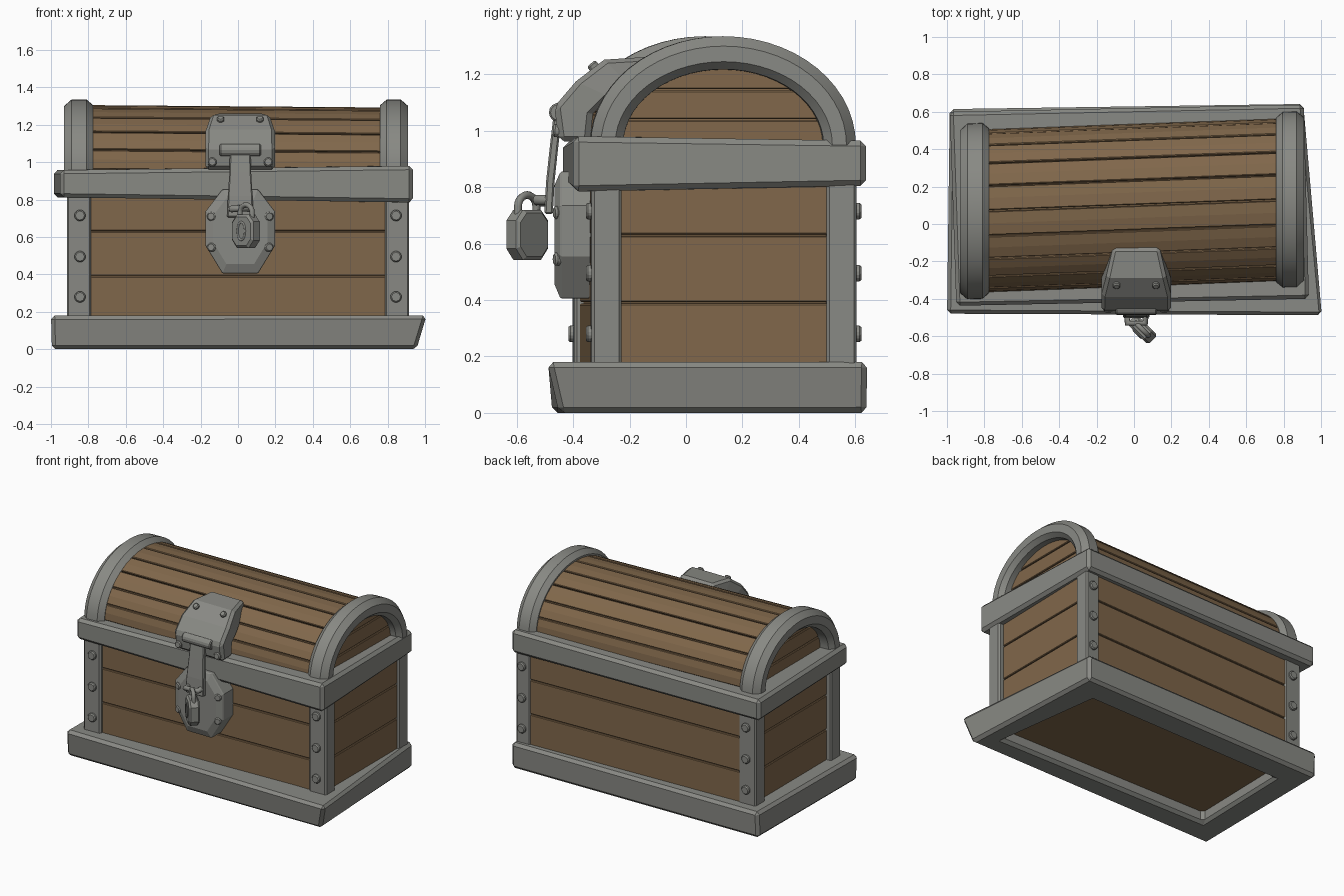
import bpy, bmesh, math
from mathutils import Vector, Matrix

if "Cube" in bpy.data.objects:
    bpy.data.objects.remove(bpy.data.objects["Cube"])

SHEAR = 0.037          # the chest body is slightly skewed
CY = 0.1               # lid centre in y
Z0 = 0.95              # lid spring line


def material(name, col):
    m = bpy.data.materials.new(name)
    m.diffuse_color = (*col, 1)
    m.use_nodes = True
    m.node_tree.nodes["Principled BSDF"].inputs["Base Color"].default_value = m.diffuse_color
    return m


WOOD = material("brown wood", (0.218, 0.137, 0.07))
IRON = material("grey iron", (0.25, 0.253, 0.232))


def finish(name, bm, mat, bevel=0.0, shear=True, smooth=0):
    if shear:
        for v in bm.verts:
            v.co.y += SHEAR * v.co.x
    bmesh.ops.recalc_face_normals(bm, faces=bm.faces)
    me = bpy.data.meshes.new(name)
    bm.to_mesh(me)
    bm.free()
    ob = bpy.data.objects.new(name, me)
    bpy.context.collection.objects.link(ob)
    me.materials.append(mat)
    if bevel:
        b = ob.modifiers.new("bevel", 'BEVEL')
        b.width, b.segments, b.limit_method, b.angle_limit = bevel, 1, 'ANGLE', math.radians(40)
    if smooth:
        bpy.context.view_layer.objects.active = ob
        ob.select_set(True)
        bpy.ops.object.shade_smooth_by_angle(angle=math.radians(smooth))
        ob.select_set(False)
    return ob


def loft(name, rows, mat, bevel=0.0, shear=True, closed=False, smooth=0):
    """Skin a list of equal-length closed cross-sections."""
    bm = bmesh.new()
    vs = [[bm.verts.new(p) for p in r] for r in rows]
    n = len(rows[0])
    for i in range(len(rows) if closed else len(rows) - 1):
        a, b = vs[i], vs[(i + 1) % len(vs)]
        for j in range(n):
            k = (j + 1) % n
            bm.faces.new((a[j], a[k], b[k], b[j]))
    if not closed:
        bm.faces.new(vs[0])
        bm.faces.new(vs[-1])
    return finish(name, bm, mat, bevel, shear, smooth)


def box(name, x0, x1, y0, y1, z0, z1, mat, bevel=0.0, shear=True):
    rows = [[(x0, y0, z), (x1, y0, z), (x1, y1, z), (x0, y1, z)] for z in (z0, z1)]
    return loft(name, rows, mat, bevel, shear)


def frame(name, low, high, zlow, zhigh, w, bevel):
    """Rectangular iron ring with individually placed corners."""
    rows = []
    for (lx, ly), (hx, hy), a, b in zip(low, high, zlow, zhigh):
        sx, sy = math.copysign(w, lx), math.copysign(w, ly)
        rows.append([(lx, ly, a), (hx, hy, b), (hx - sx, hy - sy, b), (hx - sx, hy - sy, a)])
    return loft(name, rows, IRON, bevel, False, closed=True)


def bolt(name, loc, normal, r=0.032, h=0.036):
    bm = bmesh.new()
    rot = Vector(normal).to_track_quat('Z', 'Y').to_matrix().to_4x4()
    bmesh.ops.create_cone(bm, cap_ends=True, segments=8, radius1=r, radius2=r, depth=h,
                          matrix=Matrix.Translation(loc) @ rot)
    return finish(name, bm, IRON, 0.007, False)


def ell(t, a, h):
    return CY - a * math.cos(t), Z0 + h * math.sin(t)


# base and middle iron frames
frame("base_frame", [(-0.995, -0.475), (0.955, -0.45), (0.905, 0.64), (-0.985, 0.61)],
      [(-1.0, -0.48), (1.01, -0.492), (0.905, 0.642), (-0.985, 0.615)],
      [0] * 4, [0.18] * 4, 0.19, 0.02)
band = [(-0.95, -0.437), (0.935, -0.4), (0.908, 0.638), (-0.985, 0.6)]
frame("middle_band", band, band, [0.812, 0.785, 0.805, 0.812], [0.958, 0.98, 0.965, 0.958], 0.16, 0.02)

# solid body core behind the planks
box("body_core", -0.865, 0.865, -0.335, 0.555, 0.08, 0.95, WOOD)

# wall planks
levels = [0.12, 0.39, 0.63, 0.88]
for i in range(3):
    z0, z1 = levels[i] + 0.003, levels[i + 1] - 0.003
    box(f"front_plank_{i}", -0.82, 0.82, -0.347, -0.31, z0, z1, WOOD, 0.004)
    box(f"back_plank_{i}", -0.82, 0.82, 0.53, 0.565, z0, z1, WOOD, 0.004)
    for s, side in ((-1, "left"), (1, "right")):
        box(f"{side}_plank_{i}", *sorted((s * 0.84, s * 0.88)), -0.28, 0.51, z0, z1, WOOD, 0.004)

# corner posts with bolts
for s, side in ((-1, "left"), (1, "right")):
    for y0, y1, f, end in ((-0.368, -0.262, -1, "front"), (0.465, 0.572, 1, "back")):
        xe = 0.893 if (s, f) == (1, 1) else 0.915
        box(f"{end}_{side}_post", *sorted((s * 0.785, s * xe)), y0, y1, 0.12, 0.86, IRON, 0.01)
        yf = (y0 if f < 0 else y1) + SHEAR * s * 0.845
        for k, z in enumerate((0.28, 0.495, 0.715)):
            bolt(f"{end}_{side}_post_bolt_{k}", (s * 0.845, yf, z), (0, f, 0))

# lid core and curved planks
N = 10
A, H = 0.435, 0.345
core = [ell(math.pi * i / 40, A - 0.012, H - 0.014) for i in range(41)]
loft("lid_core", [[(x, y, z - 0.008 * x) for y, z in core] for x in (-0.81, 0.81)], WOOD, smooth=30)
for i in range(N):
    t0, t1 = math.pi * i / N + 0.009, math.pi * (i + 1) / N - 0.009
    ts = [t0 + (t1 - t0) * k / 2 for k in range(3)]
    pts = [ell(t, A, H) for t in ts] + [ell(t, A - 0.04, H - 0.04) for t in reversed(ts)]
    loft(f"lid_plank_{i}", [[(x, y, z + 0.004 - 0.008 * x) for y, z in pts] for x in (-0.82, 0.82)], WOOD, 0.004)

# lid end planks and iron arches
for s, side in ((-1, "left"), (1, "right")):
    for i, (z0, z1) in enumerate(((0.951, 1.036), (1.042, 1.142), (1.148, 1.255))):
        prof = []
        for k in range(7):
            z = z0 + (z1 - z0) * k / 6
            prof.append((0.4 * math.sqrt(1 - ((z - Z0) / 0.31) ** 2), z))
        pts = [(CY + w, z) for w, z in prof] + [(CY - w, z) for w, z in reversed(prof)]
        loft(f"{side}_lid_end_plank_{i}", [[(s * x, y, z) for y, z in pts] for x in (0.8, 0.84)], WOOD, 0.004)
    rows = []
    xa, xb = (0.775, 0.93) if s < 0 else (0.76, 0.91)
    # (x, ellipse width, ellipse height) section with chamfered edges
    sect = [(xa, 0.35, 0.265), (xa, 0.44, 0.355), (xa + 0.035, 0.47, 0.385), (xb - 0.04, 0.47, 0.385),
            (xb, 0.435, 0.35), (xb, 0.385, 0.295), (xb - 0.03, 0.355, 0.268)]
    for i in range(29):
        t = math.pi * i / 28
        rows.append([(s * x, *ell(t, a, h)) for x, a, h in sect])
    loft(f"{side}_lid_arch", rows, IRON, smooth=30)

# hasp plate folded over the lid
CX = 0.012
hasp = [(-0.45, 0.962, 0.187, -0.34, 0.962), (-0.467, 1.085, 0.187, -0.33, 1.06),
        (-0.39, 1.175, 0.185, -0.27, 1.12), (-0.29, 1.252, 0.16, -0.2, 1.16), (-0.13, 1.262, 0.125, -0.11, 1.2)]
loft("hasp_plate", [[(CX - w, y, z), (CX + w, y, z), (CX + w, yi, zi), (CX - w, yi, zi)]
                    for y, z, w, yi, zi in hasp], IRON, 0.018, False)
for s in (-1, 1):
    bolt(f"hasp_upper_bolt_{s}", (CX + s * 0.105, -0.325, 1.225), (0, -0.65, 0.75), 0.022)
    bolt(f"hasp_lower_bolt_{s}", (CX + s * 0.15, -0.453, 1.0), (0, -1, 0.1), 0.026)
    for z in (0.545, 0.71):
        bolt(f"lock_bolt_{s}_{z}", (CX + s * 0.152, -0.453, z), (s * 0.3, -1, 0), 0.026, 0.03)

# lock plate: octagon with a chamfered face
octo = [(-0.095, 0.855), (0.095, 0.855), (0.187, 0.735), (0.187, 0.555),
        (0.095, 0.405), (-0.095, 0.405), (-0.187, 0.555), (-0.187, 0.735)]
loft("lock_plate", [[(CX + x * k, y, 0.635 + (z - 0.635) * k) for x, z in octo]
                    for y, k in ((-0.33, 1), (-0.445, 1), (-0.466, 0.78))], IRON, 0.005, False)

# hinge pin and hanging strap
bm = bmesh.new()
bmesh.ops.create_cone(bm, cap_ends=True, segments=14, radius1=0.034, radius2=0.034, depth=0.22,
                      matrix=Matrix.Translation((CX, -0.452, 1.065)) @ Matrix.Rotation(math.pi / 2, 4, 'Y'))
finish("hinge_pin", bm, IRON, 0.006, False)
strap = [(-0.455, 1.06, 0.055), (-0.468, 0.95, 0.058), (-0.482, 0.82, 0.066), (-0.488, 0.705, 0.07)]
loft("hasp_strap", [[(CX - w, y - 0.014, z), (CX + w, y - 0.014, z), (CX + w, y + 0.016, z), (CX - w, y + 0.016, z)]
                    for y, z, w in strap], IRON, 0.006, False)


def tube(name, pts, r, cyclic=False):
    """Round bar along a path."""
    cu = bpy.data.curves.new(name, 'CURVE')
    cu.dimensions, cu.bevel_depth, cu.bevel_resolution, cu.use_fill_caps = '3D', r, 2, True
    sp = cu.splines.new('POLY')
    sp.points.add(len(pts) - 1)
    for p, co in zip(sp.points, pts):
        p.co = (*co, 1)
    sp.use_cyclic_u = cyclic
    ob = bpy.data.objects.new(name, cu)
    cu.materials.append(IRON)
    bpy.context.collection.objects.link(ob)


# staple and padlock, turned 45 degrees
tube("staple", [(-0.035, -0.49, 0.75), (-0.035, -0.53, 0.75), (0.06, -0.53, 0.755), (0.06, -0.49, 0.755)], 0.018)
turn = Matrix.Translation((0.043, -0.563, 0.632)) @ Matrix.Rotation(-math.pi / 4, 4, 'Z')


def place(x, y, z):
    return tuple(turn @ Vector((x, y, z)))


lock = [(-0.045, -0.09), (0.045, -0.09), (0.08, -0.05), (0.08, 0.05),
        (0.045, 0.088), (-0.045, 0.088), (-0.08, 0.05), (-0.08, -0.05)]
loft("padlock_body", [[place(x * k, y, z * k) for x, z in lock]
                      for y, k in ((-0.036, 0.86), (-0.024, 1), (0.024, 1), (0.036, 0.86))], IRON, 0, False)
arc = [(0.046 * math.cos(math.pi * i / 10), 0, 0.1 + 0.04 * math.sin(math.pi * i / 10)) for i in range(11)]
tube("padlock_shackle", [place(*p) for p in [(0.046, 0, 0.06)] + arc + [(-0.046, 0, 0.06)]], 0.014)
tube("keyhole_rim", [place(0.028 * math.cos(math.tau * i / 16), -0.034, 0.048 * math.sin(math.tau * i / 16))
                     for i in range(16)], 0.007, True)
